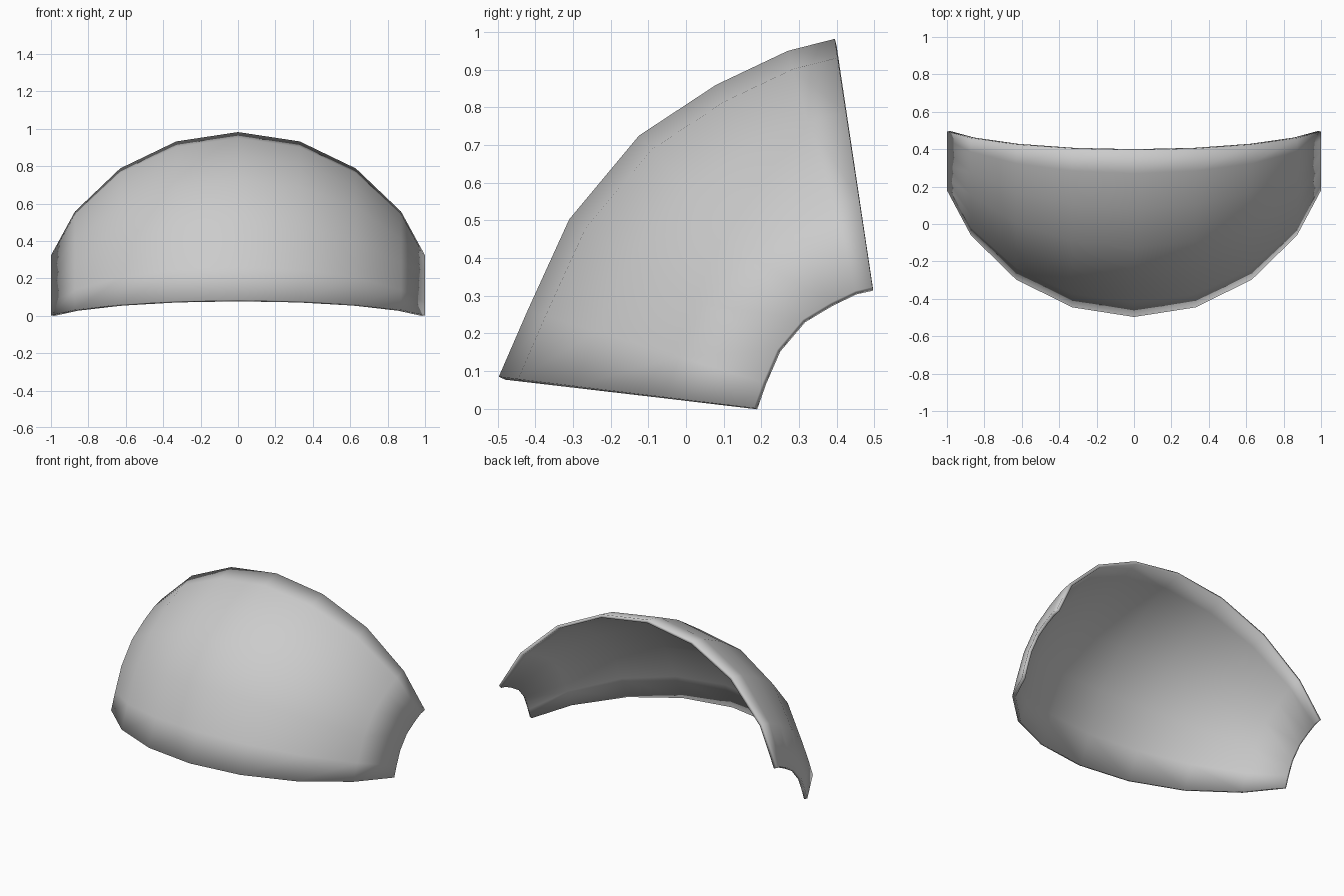
import bpy, bmesh
from mathutils import Vector

if "Cube" in bpy.data.objects:
    bpy.data.objects.remove(bpy.data.objects["Cube"])

# Rows run from the lower front rim to the upper back rim, as (y, z)
centre_profile = [(-0.497, 0.085), (-0.42, 0.262), (-0.31, 0.503), (-0.125, 0.725),
                  (0.08, 0.86), (0.27, 0.95), (0.395, 0.982)]
side_profile = [(0.18, 0.002), (0.204, 0.07), (0.242, 0.157), (0.31, 0.237),
                (0.385, 0.282), (0.45, 0.313), (0.495, 0.323)]
# Columns: x position and how far the profile has blended to the side
half = [(0.33, 0.076), (0.63, 0.295), (0.872, 0.645), (1.0, 1.0)]
columns = [(-x, f) for x, f in reversed(half)] + [(0.0, 0.0)] + half

# Curved shell as a grid of quads
bm = bmesh.new()
grid = []
for x, f in columns:
    col = []
    for c, s in zip(centre_profile, side_profile):
        y, z = Vector(c).lerp(Vector(s), f)
        col.append(bm.verts.new((x, y, z)))
    grid.append(col)
for a, b in zip(grid, grid[1:]):
    for j in range(len(a) - 1):
        bm.faces.new((a[j], b[j], b[j + 1], a[j + 1])).smooth = True

mesh = bpy.data.meshes.new("curved_shell")
bm.to_mesh(mesh)
bm.free()
shell = bpy.data.objects.new("curved_shell", mesh)
bpy.context.collection.objects.link(shell)

# Thin wall, thickened inward, smooth over the rim
wall = shell.modifiers.new("wall", 'SOLIDIFY')
wall.thickness = 0.02
wall.offset = -1
